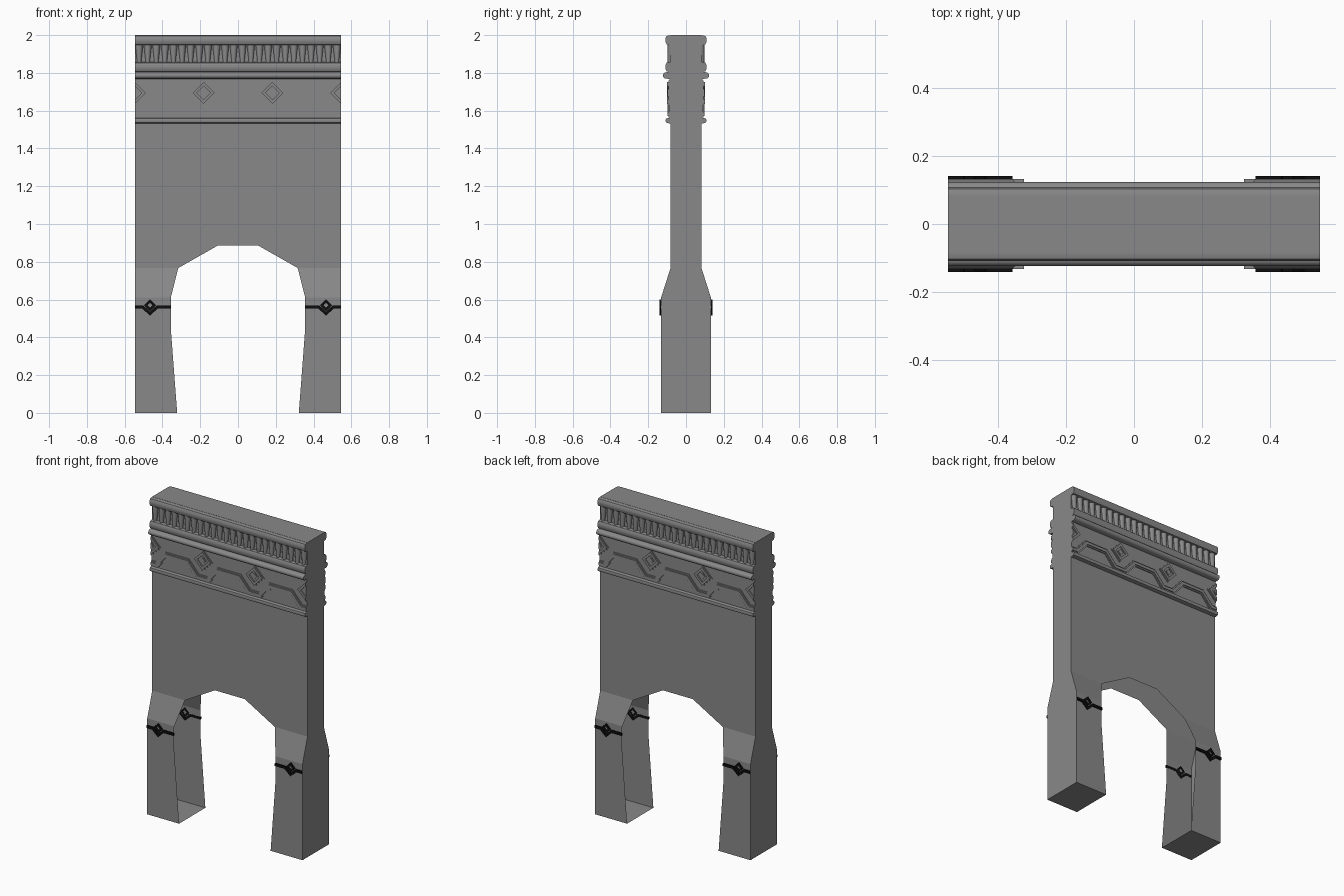
import bpy, bmesh, math
from mathutils import Vector

cube = bpy.data.objects.get("Cube")
if cube:
    bpy.data.objects.remove(cube)

HALF_W = 0.546      # half width of the gateway
WALL = 0.082        # half depth of the wall
LEG = 0.132         # half depth of the legs


def material(name, rgb):
    m = bpy.data.materials.new(name)
    m.use_nodes = True
    m.diffuse_color = (*rgb, 1)
    m.node_tree.nodes["Principled BSDF"].inputs["Base Color"].default_value = (*rgb, 1)
    return m


stone = material("grey stone", (0.25, 0.25, 0.25))
black = material("black inlay", (0.004, 0.004, 0.004))


def finish(name, bm, mat, smooth=False):
    """Turn a front quarter into an object mirrored to both sides and the back."""
    me = bpy.data.meshes.new(name)
    bm.to_mesh(me)
    bm.free()
    ob = bpy.data.objects.new(name, me)
    bpy.context.collection.objects.link(ob)
    me.materials.append(mat)
    mod = ob.modifiers.new("mirror", 'MIRROR')
    mod.use_axis = (True, True, False)
    mod.merge_threshold = 0.0005
    if smooth:
        bpy.ops.object.select_all(action='DESELECT')
        ob.select_set(True)
        bpy.context.view_layer.objects.active = ob
        bpy.ops.object.shade_smooth_by_angle(angle=math.radians(40))
    return ob


def prism(bm, outline, y0, y1):
    """Extrude an (x, z) outline from depth y0 out to depth y1."""
    back = [bm.verts.new((x, -y0, z)) for x, z in outline]
    front = [bm.verts.new((x, -y1, z)) for x, z in outline]
    bm.faces.new(front)
    bm.faces.new(back[::-1])
    for i in range(len(outline)):
        j = (i + 1) % len(outline)
        bm.faces.new((front[i], back[i], back[j], front[j]))


def ribbon(bm, path, width, y0, y1):
    """Mitred flat strip following an open (x, z) path."""
    pts = [Vector(p) for p in path]
    upper, lower = [], []
    for i, p in enumerate(pts):
        a = (p - pts[i - 1]).normalized() if i else None
        b = (pts[i + 1] - p).normalized() if i < len(pts) - 1 else None
        a, b = a or b, b or a
        t = (a + b).normalized()
        n = Vector((-t.y, t.x)) * (width / 2 / max(t.dot(a), 0.3))
        upper.append(p + n)
        lower.append(p - n)
    prism(bm, lower + upper[::-1], y0, y1)


def diamond(cx, cz, r):
    return [(cx, cz - r), (cx + r, cz), (cx, cz + r), (cx - r, cz)]


def diamond_frame(bm, cx, cz, r_out, r_in, y0, y1):
    o, i = diamond(cx, cz, r_out), diamond(cx, cz, r_in)
    for k in range(4):
        j = (k + 1) % 4
        prism(bm, [o[k], o[j], i[j], i[k]], y0, y1)


def moulding(name, profile):
    """Run a (depth, z) profile along the front."""
    bm = bmesh.new()
    ends = [[bm.verts.new((x, -y, z)) for y, z in profile] for x in (0, HALF_W)]
    for k in range(len(profile) - 1):
        bm.faces.new((ends[0][k], ends[0][k + 1], ends[1][k + 1], ends[1][k]))
    bm.faces.new(ends[1])
    bmesh.ops.recalc_face_normals(bm, faces=bm.faces)
    # profiles run upward, so faces must look outward
    for f in bm.faces:
        f.normal_update()
        mid = f.calc_center_median()
        if abs(f.normal.x) < 0.5:
            inner = Vector((mid.x, -WALL, (profile[0][1] + profile[-1][1]) / 2))
            if f.normal.dot(mid - inner) < 0:
                f.normal_flip()
        elif f.normal.x < 0:
            f.normal_flip()
    return finish(name, bm, stone, True)


def roll(z0, z1, depth, steps=6):
    """Half-round profile from z0 up to z1."""
    base = WALL + 0.008
    pts = [(base + (depth - base) * math.sin(math.pi * k / steps) ** 0.6 if 0 < k < steps else base,
            (z0 + z1) / 2 - (z1 - z0) / 2 * math.cos(math.pi * k / steps))
           for k in range(steps + 1)]
    return [(WALL, z0)] + pts + [(WALL, z1)]


# Wall and legs: hollow shell, open along the inside of the arch
bm = bmesh.new()
rows = [(0, 0.322, LEG), (0.45, 0.356, LEG), (0.61, 0.356, LEG), (0.767, 0.316, WALL)]


def face(*pts):
    bm.faces.new([bm.verts.new(p) for p in pts])


for (z0, x0, d0), (z1, x1, d1) in zip(rows, rows[1:]):
    face((x0, -d0, z0), (HALF_W, -d0, z0), (HALF_W, -d1, z1), (x1, -d1, z1))
    face((HALF_W, -d0, z0), (HALF_W, 0, z0), (HALF_W, 0, z1), (HALF_W, -d1, z1))
arch = [(0, 0.887), (0.105, 0.887), (0.316, 0.767), (HALF_W, 0.767), (HALF_W, 2), (0, 2)]
face(*[(x, -WALL, z) for x, z in arch])
face((HALF_W, -WALL, 0.767), (HALF_W, 0, 0.767), (HALF_W, 0, 2), (HALF_W, -WALL, 2))
face((0, -WALL, 2), (HALF_W, -WALL, 2), (HALF_W, 0, 2), (0, 0, 2))
face((0.322, 0, 0), (HALF_W, 0, 0), (HALF_W, -LEG, 0), (0.322, -LEG, 0))
bmesh.ops.remove_doubles(bm, verts=bm.verts, dist=0.0005)
finish("gate_wall", bm, stone)

# Cornice mouldings
moulding("top_moulding", roll(1.947, 1.999, 0.109))
moulding("middle_moulding", roll(1.805, 1.857, 0.109))
moulding("ledge_moulding", roll(1.768, 1.805, 0.123))
moulding("lower_moulding", roll(1.533, 1.562, 0.109, 4))

# Row of tapered rounded teeth between the upper mouldings
bm = bmesh.new()
count = 12
pitch = HALF_W / count
for i in range(count):
    cx = (i + 0.5) * pitch
    rings = []
    for z, r in ((1.85, 0.010), (1.95, 0.021)):
        rings.append([bm.verts.new((cx - r * math.cos(a), -WALL - 0.015 * math.sin(a), z))
                      for a in (math.pi * k / 6 for k in range(7))])
    for k in range(6):
        bm.faces.new((rings[0][k], rings[0][k + 1], rings[1][k + 1], rings[1][k]))
finish("teeth_row", bm, stone, True)

# Frieze: zigzag double band with nested diamonds
bm = bmesh.new()
period = HALF_W * 2 / 3
prism(bm, [(0, 1.55), (HALF_W, 1.55), (HALF_W, 1.78), (0, 1.78)], WALL, 0.087)
path = []
for n in (0, 1, 2):
    c = n * period
    path += [(c - 0.075, 1.66), (c + 0.075, 1.66),
             (c + period / 2 - 0.038, 1.582), (c + period / 2 + 0.038, 1.582)]
ribbon(bm, path, 0.034, WALL, 0.093)
ribbon(bm, path, 0.018, WALL, 0.099)
for cx in (period / 2, period * 1.5):
    prism(bm, diamond(cx, 1.694, 0.066), WALL, 0.092)
    diamond_frame(bm, cx, 1.694, 0.058, 0.036, WALL, 0.1)
    prism(bm, diamond(cx, 1.694, 0.02), WALL, 0.098)
for x, s in ((0, -1), (HALF_W, 1)):
    cut = bmesh.ops.bisect_plane(bm, geom=bm.verts[:] + bm.edges[:] + bm.faces[:],
                                 plane_co=(x, 0, 0), plane_no=(s, 0, 0), clear_outer=True)
    if s > 0:
        edges = [e for e in cut["geom_cut"] if isinstance(e, bmesh.types.BMEdge)
                 and e.is_boundary]
        bmesh.ops.holes_fill(bm, edges=edges, sides=0)
bmesh.ops.recalc_face_normals(bm, faces=bm.faces)
finish("frieze", bm, stone)

# Dark bands with a chevron and diamond on each leg
bm = bmesh.new()
c = 0.466
ribbon(bm, [(0.356, 0.56), (c - 0.038, 0.56), (c, 0.526), (c + 0.038, 0.56), (HALF_W, 0.56)],
       0.016, LEG - 0.001, 0.141)
diamond_frame(bm, c, 0.57, 0.031, 0.013, LEG - 0.001, 0.141)
finish("leg_band", bm, black)
